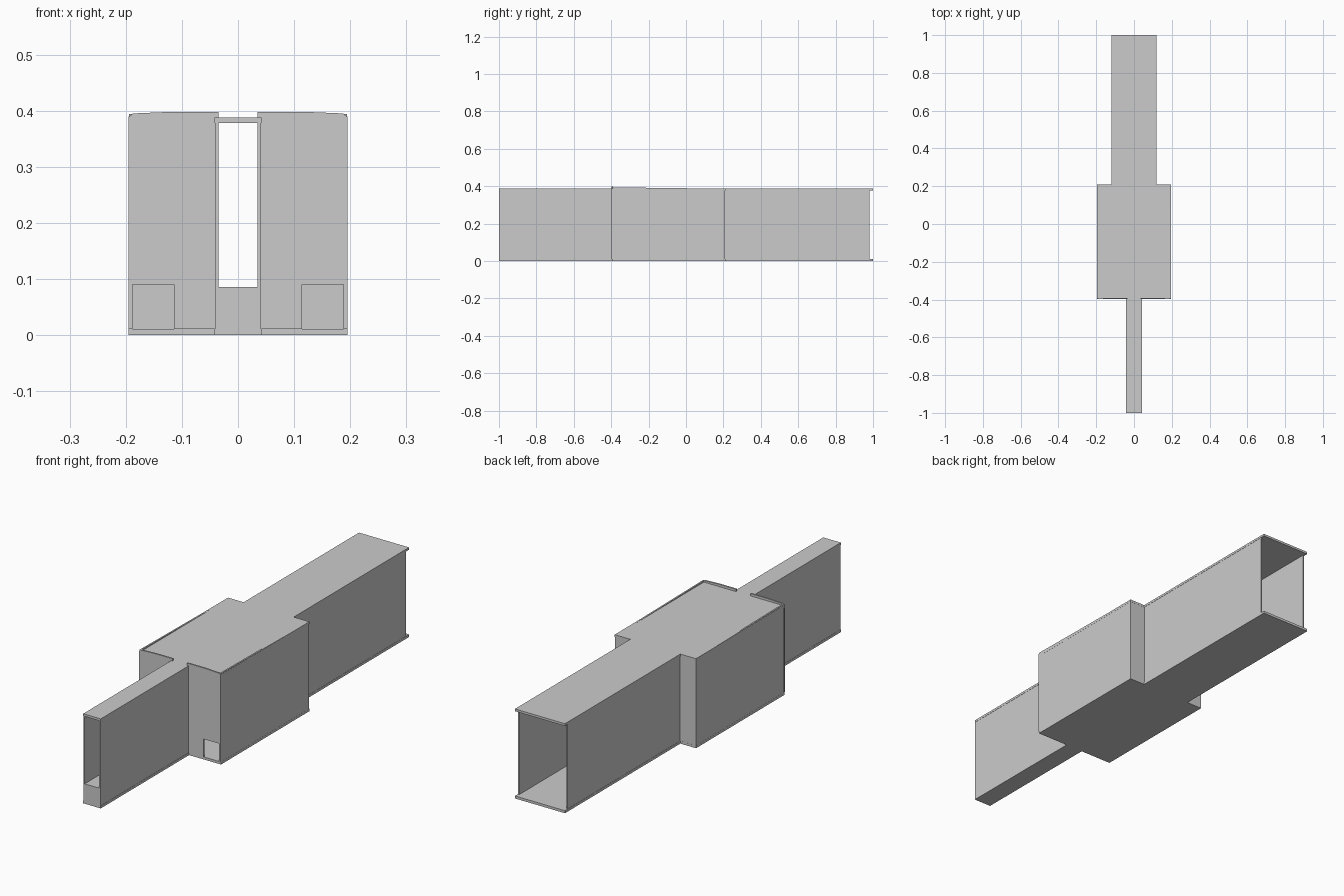
import bpy, bmesh
from mathutils import Vector

if "Cube" in bpy.data.objects:
    bpy.data.objects.remove(bpy.data.objects["Cube"])

T = 0.007                      # wall thickness
FLOOR, CEIL, TOP = 0.011, 0.378, 0.388


def prism(name, pts, axis, lo, hi, mirror=False):
    """Extrude a 2D profile along an axis; optionally mirror it across x = 0."""
    def place(p, t):
        co = list(p)
        co.insert(axis, t)
        return Vector(co)
    bm = bmesh.new()
    face = bm.faces.new([bm.verts.new(place(p, lo)) for p in pts])
    ext = bmesh.ops.extrude_face_region(bm, geom=[face])
    step = place((0, 0), hi - lo)
    bmesh.ops.translate(bm, vec=step,
                        verts=[g for g in ext["geom"] if isinstance(g, bmesh.types.BMVert)])
    bmesh.ops.recalc_face_normals(bm, faces=bm.faces)
    mesh = bpy.data.meshes.new(name)
    bm.to_mesh(mesh)
    bm.free()
    obj = bpy.data.objects.new(name, mesh)
    bpy.context.collection.objects.link(obj)
    if mirror:
        mod = obj.modifiers.new("mirror", "MIRROR")
        mod.use_mirror_merge = False
    return obj


def rect(a0, a1, b0, b1):
    return [(a0, b0), (a1, b0), (a1, b1), (a0, b1)]


# Floor and ceiling share the stepped plan outline
half = [(0.042, -1), (0.042, -0.395), (0.195, -0.395),
        (0.195, 0.21), (0.12, 0.21), (0.12, 1)]
plan = half + [(-x, y) for x, y in reversed(half)]
prism("floor", plan, 2, 0, FLOOR)
prism("ceiling", plan, 2, CEIL, TOP)

# Narrow front passage: side walls and raised floor
prism("narrow_passage_wall", rect(-1, -0.395, FLOOR, CEIL), 0, 0.042 - T, 0.041, True)
prism("raised_passage_floor", rect(-1, -0.395, FLOOR, 0.086), 0, -0.035, 0.035)

# Room: side walls whose front top edge pokes slightly above the roof
prism("room_side_wall", [(-0.395, FLOOR), (0.208, FLOOR), (0.208, CEIL),
                         (0.1, TOP), (-0.395, 0.394)], 0, 0.195 - T, 0.1945, True)

# Room front wall with a low floor-level opening on each side
prism("room_front_wall", [(0.035, FLOOR), (0.114, FLOOR), (0.114, 0.09), (0.188, 0.09),
                          (0.188, FLOOR), (0.195, FLOOR), (0.195, 0.389), (0.187, 0.395),
                          (0.115, 0.398), (0.035, 0.398)], 1, -0.398, -0.398 + T, True)

# Room back wall, leaving the wide passage open
prism("room_back_wall", rect(0.113, 0.1945, FLOOR, CEIL), 1, 0.21 - T, 0.2095, True)

# Wide rear passage side walls, stopping short of the slabs
prism("wide_passage_wall", rect(0.205, 0.98, FLOOR, CEIL), 0, 0.113, 0.119, True)
